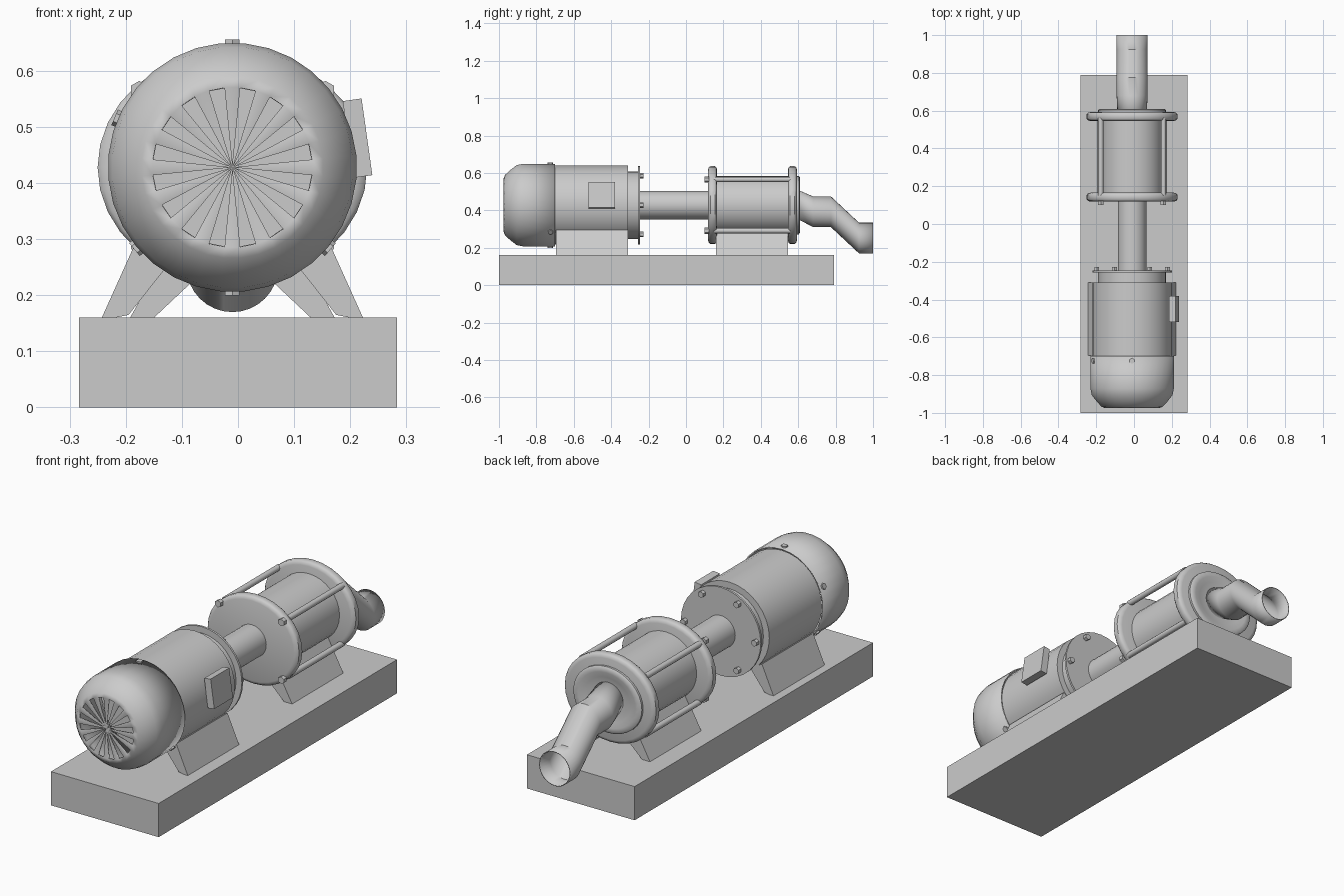
import bpy, bmesh
from math import sin, cos, pi, radians
from mathutils import Matrix, Vector

if "Cube" in bpy.data.objects:
    bpy.data.objects.remove(bpy.data.objects["Cube"], do_unlink=True)

grey = bpy.data.materials.new("machine grey")
grey.use_nodes = True
grey.diffuse_color = (0.6, 0.6, 0.6, 1)
grey.node_tree.nodes["Principled BSDF"].inputs["Base Color"].default_value = (0.6, 0.6, 0.6, 1)

AX, AZ = -0.01, 0.428          # shared axis of motor and pump


def finish(name, bm, smooth=True, wall=0):
    bmesh.ops.recalc_face_normals(bm, faces=bm.faces)
    mesh = bpy.data.meshes.new(name)
    bm.to_mesh(mesh)
    bm.free()
    obj = bpy.data.objects.new(name, mesh)
    bpy.context.collection.objects.link(obj)
    mesh.materials.append(grey)
    if wall:
        mod = obj.modifiers.new("wall", "SOLIDIFY")
        mod.thickness = wall
    if smooth:
        bpy.ops.object.select_all(action="DESELECT")
        obj.select_set(True)
        bpy.context.view_layer.objects.active = obj
        bpy.ops.object.shade_smooth_by_angle(angle=radians(40))
    return obj


def turned(rings, sides=32, stretch=1, caps=True, phase=0):
    """Skin circles given as (y, radius, optional height offset) along the axis."""
    bm = bmesh.new()
    loops = []
    for y, r, *dz in rings:
        z = AZ + (dz[0] if dz else 0)
        loops.append([bm.verts.new((AX + r * stretch * cos(2 * pi * i / sides + phase), y,
                                    z + r * sin(2 * pi * i / sides + phase)))
                      for i in range(sides)])
    for a, b in zip(loops, loops[1:]):
        for i in range(sides):
            j = (i + 1) % sides
            bm.faces.new((a[i], a[j], b[j], b[i]))
    if caps:
        bm.faces.new(loops[0])
        bm.faces.new(loops[-1])
    return bm, loops


def box(name, size, centre, tilt=0):
    bm = bmesh.new()
    m = Matrix.Translation(centre) @ Matrix.Rotation(tilt, 4, "Y") @ Matrix.Diagonal((*size, 1))
    bmesh.ops.create_cube(bm, size=1, matrix=m)
    return finish(name, bm, False)


def rod(name, start, end, radius, sides):
    start, end = Vector(start), Vector(end)
    bm = bmesh.new()
    turn = (end - start).to_track_quat("Z", "Y").to_matrix().to_4x4()
    bmesh.ops.create_cone(bm, cap_ends=True, segments=sides, radius1=radius, radius2=radius,
                          depth=(end - start).length,
                          matrix=Matrix.Translation((start + end) / 2) @ turn)
    return finish(name, bm, sides > 6)


def leg_pair(name, outline, y0, y1):
    for side, label in ((1, "left"), (-1, "right")):
        bm = bmesh.new()
        ends = [[bm.verts.new((AX + side * x, y, z)) for x, z in outline] for y in (y0, y1)]
        bm.faces.new(ends[0])
        bm.faces.new(ends[1])
        for i in range(len(outline)):
            j = (i + 1) % len(outline)
            bm.faces.new((ends[0][i], ends[0][j], ends[1][j], ends[1][i]))
        finish(f"{name}_{label}", bm, False)


# Base slab
box("base_slab", (0.566, 1.79, 0.16), (0, -0.105, 0.08))

# Motor housing with narrower neck and mounting flange
bm, _ = turned([(-0.705, 0.211), (-0.31, 0.211), (-0.31, 0.18), (-0.257, 0.18),
                (-0.257, 0.21), (-0.247, 0.21)])
finish("motor_housing", bm)

# Fan cover: domed shell whose end has sixteen open wedge slots
bm, loops = turned([(-0.70, 0.222), (-0.87, 0.222), (-0.905, 0.215), (-0.94, 0.188),
                    (-0.968, 0.162), (-0.975, 0.143)], caps=False, phase=pi / 32)
hub = bm.verts.new((AX, -0.975, AZ))
rim = loops[-1]
for i in range(1, len(rim), 2):
    bm.faces.new((rim[i], rim[(i + 1) % len(rim)], hub))
finish("fan_cover", bm, wall=0.006)

# Screws around the fan cover
for k, deg in enumerate((90, 157, 220, 270, 320)):
    d = Vector((cos(radians(deg)), 0, sin(radians(deg))))
    root = Vector((AX, -0.725, AZ))
    rod(f"cover_screw_{k}", root + d * 0.21, root + d * 0.228, 0.015, 6)

# Bolts on the motor flange
for k in range(6):
    x, z = AX + 0.187 * cos(k * pi / 3), AZ + 0.181 * sin(k * pi / 3)
    rod(f"motor_flange_bolt_{k}", (x, -0.25, z), (x, -0.228, z), 0.015, 6)

# Terminal box on the motor side
box("terminal_box", (0.034, 0.14, 0.138), (0.213, -0.45, 0.48), radians(-8))

# Splayed legs
leg_pair("motor_leg", ((0.235, 0.155), (0.185, 0.165), (0.11, 0.26), (0.172, 0.295)), -0.695, -0.31)
leg_pair("pump_leg", ((0.185, 0.155), (0.145, 0.155), (0.06, 0.235), (0.10, 0.31)), 0.16, 0.545)

# Drive shaft tube
bm, _ = turned([(-0.25, 0.076), (0.125, 0.076)])
finish("shaft_tube", bm)

# Pump barrel and its two rounded oval flanges
bm, _ = turned([(0.16, 0.156), (0.55, 0.156)], stretch=1.04)
finish("pump_barrel", bm)
for name, y in (("pump_front_flange", 0.118), ("pump_back_flange", 0.545)):
    bm, _ = turned([(y, 0.19), (y + 0.004, 0.202), (y + 0.012, 0.208),
                    (y + 0.036, 0.208), (y + 0.044, 0.202), (y + 0.048, 0.19)], stretch=1.155)
    finish(name, bm)

# Tie rods and bolt heads
for k, (sx, sz) in enumerate(((1, 1), (-1, 1), (-1, -1), (1, -1))):
    x, z = AX + sx * 0.166, AZ + sz * 0.137
    rod(f"tie_rod_{k}", (x, 0.15, z), (x, 0.56, z), 0.014, 12)
    rod(f"pump_bolt_{k}", (x, 0.1, z), (x, 0.122, z), 0.017, 6)

# Dished end cap
bm, _ = turned([(0.58, 0.156), (0.603, 0.156), (0.609, 0.148), (0.609, 0.13),
                (0.602, 0.105), (0.597, 0.07)], stretch=1.155)
finish("pump_end_cap", bm)

# Offset outlet pipe, open at its end
bm, _ = turned([(0.595, 0.078, 0.005), (0.68, 0.082, -0.036), (0.775, 0.082, -0.036),
                (0.925, 0.082, -0.176), (1.0, 0.082, -0.176)], caps=False)
finish("outlet_pipe", bm, wall=0.004)
